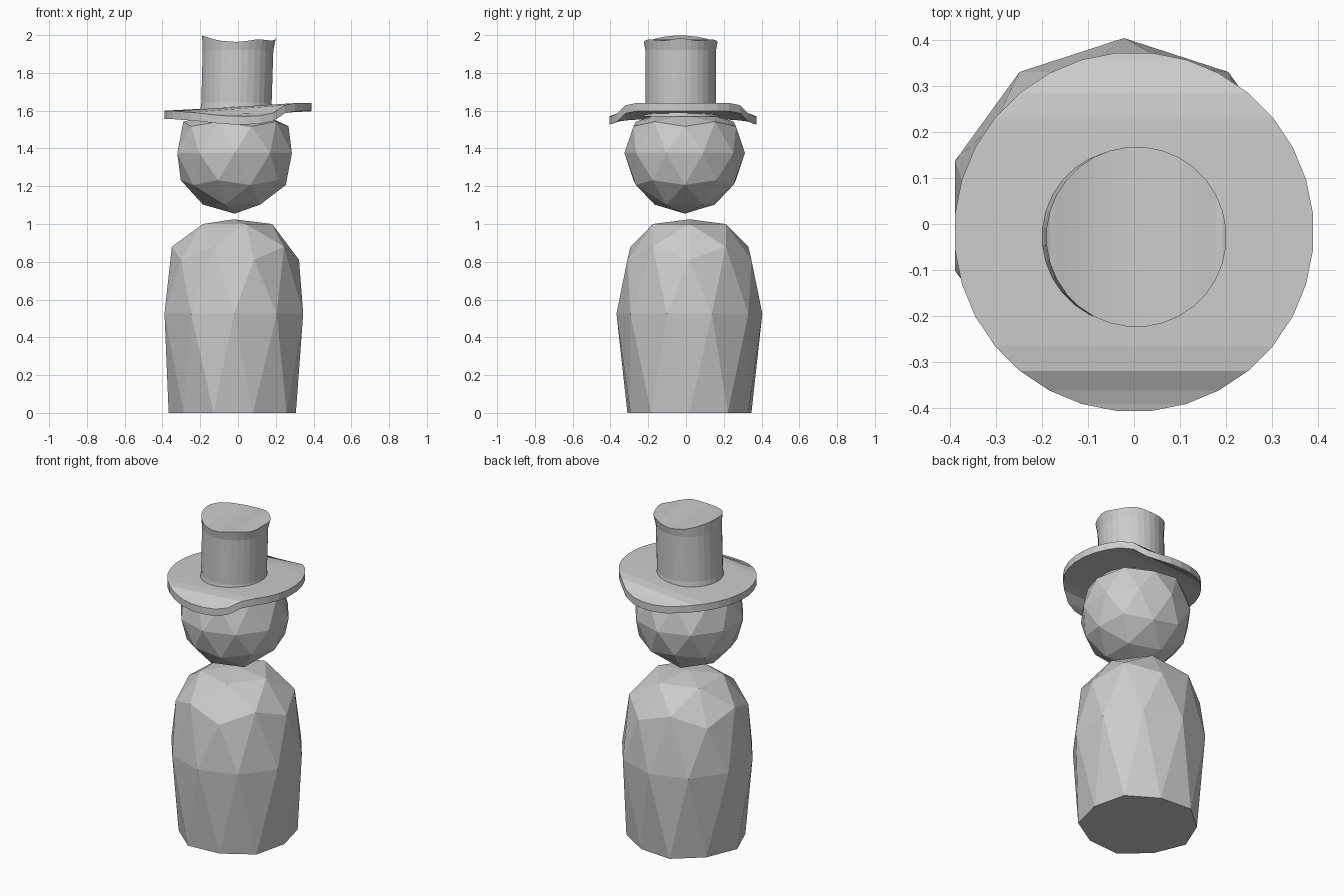
import bpy, bmesh
from math import cos, sin, pi, degrees

if "Cube" in bpy.data.objects:
    bpy.data.objects.remove(bpy.data.objects["Cube"])

SIDES = 32


def new_object(name, bm):
    bmesh.ops.recalc_face_normals(bm, faces=bm.faces)
    mesh = bpy.data.meshes.new(name)
    bm.to_mesh(mesh)
    bm.free()
    obj = bpy.data.objects.new(name, mesh)
    bpy.context.collection.objects.link(obj)
    return obj


def faceted_ball(name, cx, cy, radius, height):
    """Low-poly ball; height maps the unit sphere's z to the final z."""
    bm = bmesh.new()
    bmesh.ops.create_icosphere(bm, subdivisions=2, radius=1)
    for v in bm.verts:
        v.co = (cx + v.co.x * radius, cy + v.co.y * radius, height(v.co.z))
    return new_object(name, bm)


def interp(points, x):
    for (x0, y0), (x1, y1) in zip(points, points[1:]):
        if x <= x1:
            return y0 + (y1 - y0) * (x - x0) / (x1 - x0)
    return points[-1][1]


def rim_height(points, a):
    """Height by angle from +x, the same at front and back."""
    return interp(points, degrees(min(a, 2 * pi - a)))


def tube(name, rings, mirror):
    """Skin rings of (cx, cy, radius, height function), capped by strips
    that join each vertex to its partner mirror(i)."""
    bm = bmesh.new()
    loops = []
    for cx, cy, r, h in rings:
        angles = [(i + 0.5) * 2 * pi / SIDES for i in range(SIDES)]
        loops.append([bm.verts.new((cx + r * cos(a), cy + r * sin(a), h(a)))
                      for a in angles])
    for lo, hi in zip(loops, loops[1:]):
        for i in range(SIDES):
            j = (i + 1) % SIDES
            bm.faces.new((lo[i], lo[j], hi[j], hi[i]))
    for loop in (loops[0], loops[-1]):
        done = set()
        for i in range(SIDES):
            j = (i + 1) % SIDES
            ids = {i, j, mirror(i), mirror(j)}
            if len(ids) == 4 and frozenset(ids) not in done:
                done.add(frozenset(ids))
                bm.faces.new((loop[i], loop[j], loop[mirror(j)], loop[mirror(i)]))
    return new_object(name, bm)


# Body: rounded shoulders, lower half flattened onto the ground
body_z = [(-1, 0), (-0.4, 0), (0, 0.525), (0.447, 0.81),
          (0.526, 0.88), (0.851, 1.0), (1, 1.025)]
faceted_ball("body", -0.022, 0.018, 0.386, lambda z: interp(body_z, z))

# Head: ball with its top pressed flat under the hat
head_z = [(-1, 1.055), (0, 1.375), (0.526, 1.542), (0.851, 1.575), (1, 1.58)]
faceted_ball("head", -0.018, -0.007, 0.319, lambda z: interp(head_z, z))

# Hat brim: thin warped disc, dipped front and back, raised on the right
brim_z = [(0, 1.64), (48, 1.64), (60, 1.59), (75, 1.57), (100, 1.571),
          (125, 1.59), (150, 1.598), (180, 1.6)]
tube("hat_brim", [
    (0.0, -0.017, 0.391, lambda a: rim_height(brim_z, a) - 0.043),
    (0.0, -0.017, 0.391, lambda a: rim_height(brim_z, a)),
], lambda i: (SIDES // 2 - 1 - i) % SIDES)

# Hat crown: slightly flared tube with a wavy top
crown_z = [(0, 1.985), (25, 1.97), (60, 1.978), (90, 1.963),
           (120, 1.97), (150, 1.99), (180, 2.0)]
tube("hat_crown", [
    (-0.008, -0.027, 0.198, lambda a: 1.57),
    (-0.008, -0.028, 0.187, lambda a: 1.64),
    (0.0, -0.028, 0.188, lambda a: 1.92),
    (0.005, -0.028, 0.196, lambda a: rim_height(crown_z, a)),
], lambda i: SIDES - 1 - i)
